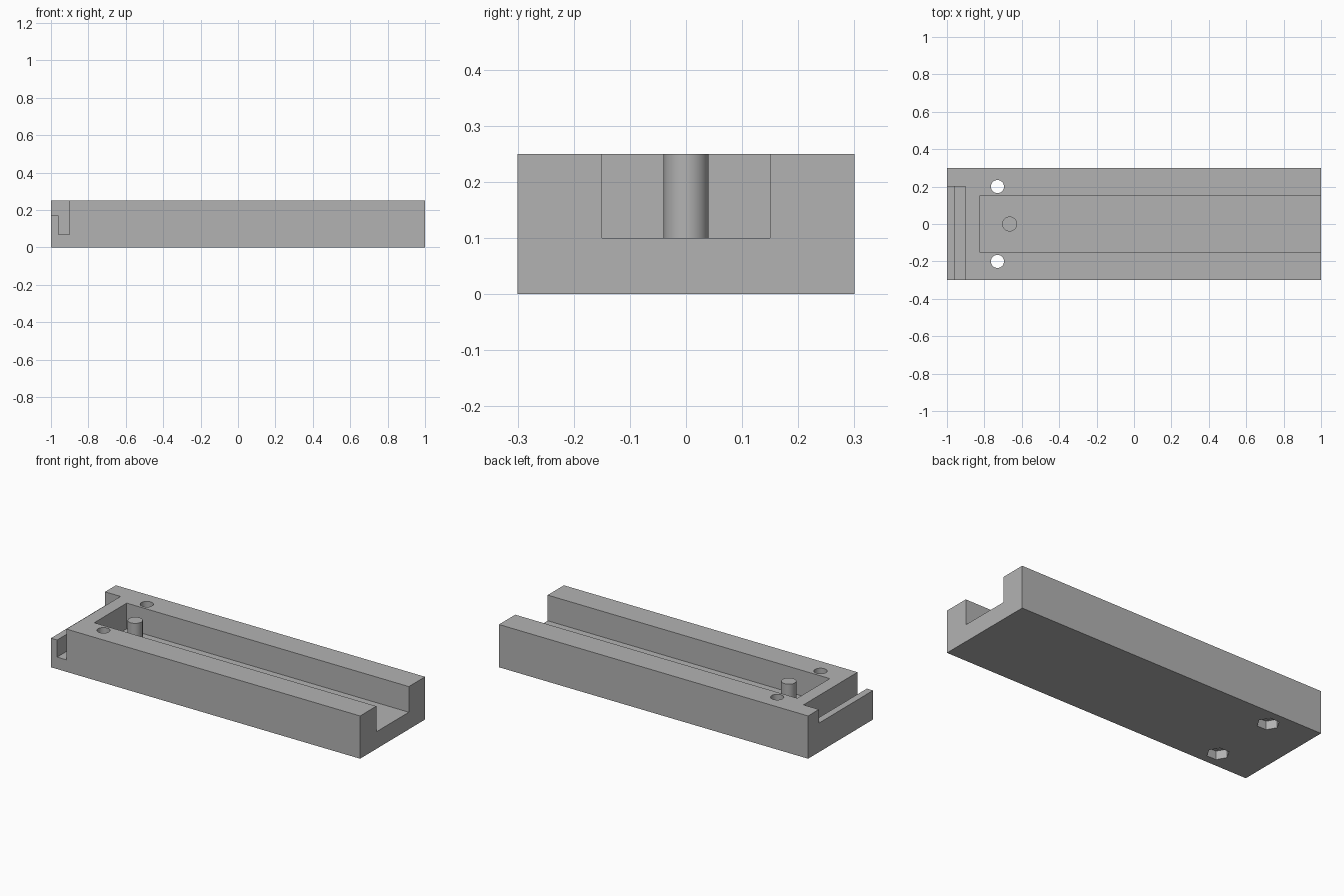
import bpy
import math

cube = bpy.data.objects.get("Cube")
if cube:
    bpy.data.objects.remove(cube, do_unlink=True)

grey = bpy.data.materials.new("plain_grey")
grey.use_nodes = True
colour = (0.45, 0.45, 0.45, 1)
grey.diffuse_color = colour
grey.node_tree.nodes["Principled BSDF"].inputs["Base Color"].default_value = colour


def box(name, x, y, z):
    """Box from (min, max) ranges."""
    bpy.ops.mesh.primitive_cube_add(size=1)
    ob = bpy.context.object
    ob.name = name
    ob.location = [(a + b) / 2 for a, b in (x, y, z)]
    ob.scale = [b - a for a, b in (x, y, z)]
    bpy.ops.object.transform_apply(location=True, rotation=True, scale=True)
    ob.data.materials.append(grey)
    return ob


def post(name, sides, radius, x, y, z, turn=0):
    """Upright prism or cylinder between two heights."""
    bpy.ops.mesh.primitive_cylinder_add(
        vertices=sides, radius=radius, depth=z[1] - z[0],
        location=(x, y, sum(z) / 2), rotation=(0, 0, turn))
    ob = bpy.context.object
    ob.name = name
    bpy.ops.object.transform_apply(location=True, rotation=True, scale=True)
    ob.data.materials.append(grey)
    return ob


def cut(target, cutter):
    """Subtract the cutter and discard it."""
    mod = target.modifiers.new("cut", 'BOOLEAN')
    mod.operation = 'DIFFERENCE'
    mod.solver = 'EXACT'
    mod.object = cutter
    bpy.context.view_layer.objects.active = target
    bpy.ops.object.modifier_apply(modifier=mod.name)
    bpy.data.objects.remove(cutter, do_unlink=True)


# Main block with the long open channel
body = box("body", (-1, 1), (-0.3, 0.3), (0, 0.25))
cut(body, box("channel", (-0.825, 1.1), (-0.15, 0.15), (0.1, 0.4)))

# Hooked end: slot plus lowered outer lip, closed at the back
cut(body, box("slot", (-0.96, -0.9), (-0.4, 0.2), (0.07, 0.4)))
cut(body, box("lip_drop", (-1.1, -0.93), (-0.4, 0.2), (0.17, 0.4)))

# Bolt holes with hexagonal nut pockets underneath
for side in (-1, 1):
    y = 0.2 * side
    cut(body, post("bolt_hole", 48, 0.035, -0.73, y, (-0.1, 0.4)))
    cut(body, post("nut_pocket", 6, 0.06, -0.73, y, (-0.1, 0.05), math.pi / 6))

# Locating pin in the channel
pin = post("pin", 48, 0.04, -0.665, 0, (0.09, 0.25))

for ob in (body, pin):
    bpy.ops.object.select_all(action='DESELECT')
    ob.select_set(True)
    bpy.context.view_layer.objects.active = ob
    bpy.ops.object.shade_smooth_by_angle(angle=math.radians(30))
